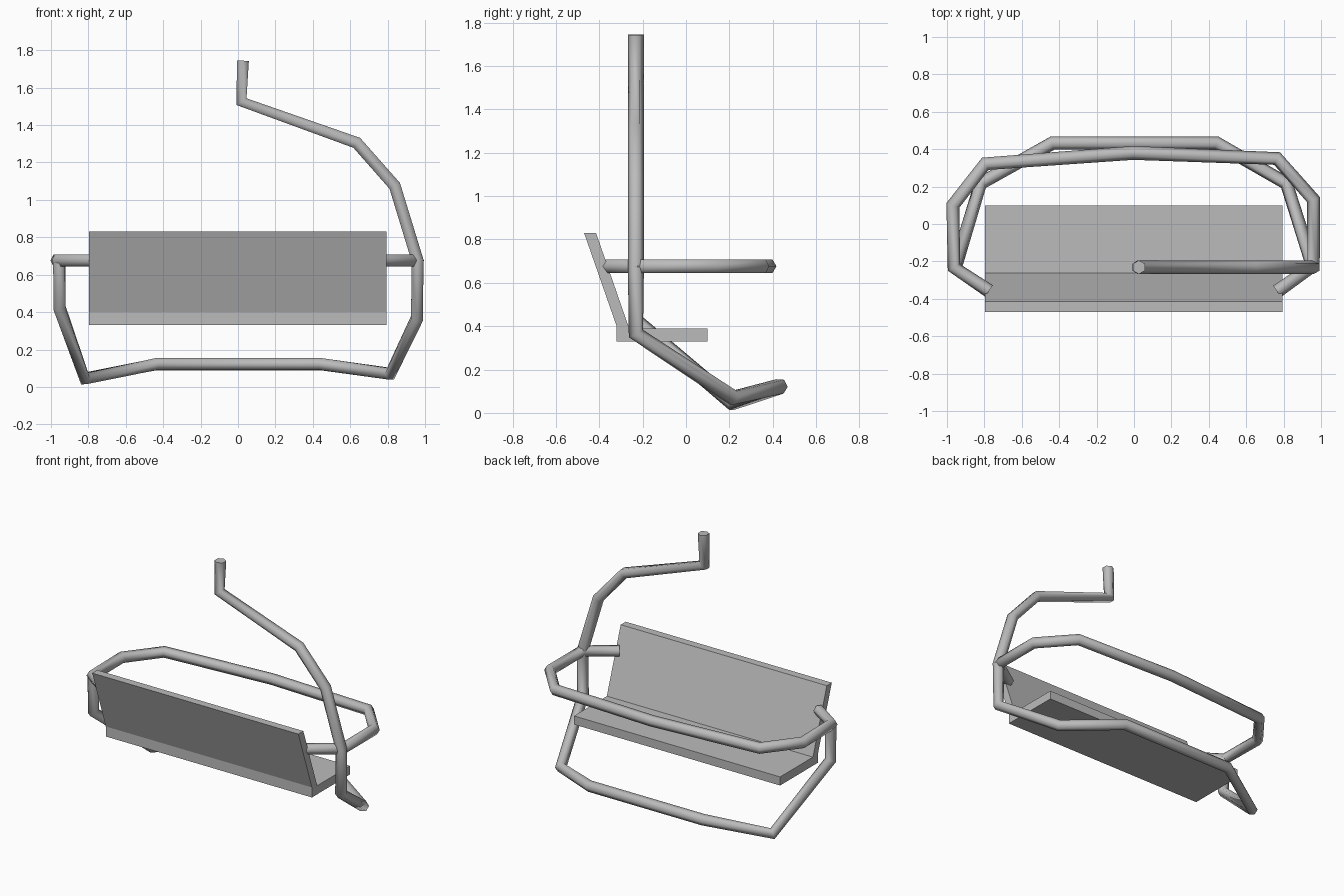
import bpy
import bmesh
from math import radians

if "Cube" in bpy.data.objects:
    bpy.data.objects.remove(bpy.data.objects["Cube"], do_unlink=True)


def make_material(name, value):
    mat = bpy.data.materials.new(name)
    mat.use_nodes = True
    color = (value, value, value, 1)
    mat.diffuse_color = color
    mat.node_tree.nodes["Principled BSDF"].inputs["Base Color"].default_value = color
    return mat


grey = make_material("light grey metal", 0.5)


def pipe(name, points, radius=0.037):
    """Six-sided pipe along straight segments, turned into a mesh."""
    curve = bpy.data.curves.new(name, "CURVE")
    curve.dimensions = "3D"
    curve.bevel_depth = radius
    curve.bevel_resolution = 1
    curve.use_fill_caps = True
    spline = curve.splines.new("POLY")
    spline.points.add(len(points) - 1)
    for target, co in zip(spline.points, points):
        target.co = (*co, 1)
    curve.materials.append(grey)
    obj = bpy.data.objects.new(name, curve)
    bpy.context.collection.objects.link(obj)
    bpy.ops.object.select_all(action="DESELECT")
    obj.select_set(True)
    bpy.context.view_layer.objects.active = obj
    bpy.ops.object.convert(target="MESH")
    bpy.ops.object.shade_smooth_by_angle(angle=radians(80))
    return obj


def extrude_profile(name, profile, x0, x1):
    """Flat-faced solid from a (y, z) outline extruded along x."""
    bm = bmesh.new()
    face = bm.faces.new([bm.verts.new((x0, y, z)) for y, z in profile])
    result = bmesh.ops.extrude_face_region(bm, geom=[face])
    moved = [g for g in result["geom"] if isinstance(g, bmesh.types.BMVert)]
    bmesh.ops.translate(bm, verts=moved, vec=(x1 - x0, 0, 0))
    bmesh.ops.recalc_face_normals(bm, faces=bm.faces)
    mesh = bpy.data.meshes.new(name)
    bm.to_mesh(mesh)
    bm.free()
    mesh.materials.append(grey)
    obj = bpy.data.objects.new(name, mesh)
    bpy.context.collection.objects.link(obj)
    return obj


# Bench: seat and leaning backrest in one L-shaped section
extrude_profile("bench", [(-0.32, 0.33), (0.10, 0.33), (0.10, 0.39), (-0.262, 0.39),
                          (-0.415, 0.83), (-0.47, 0.83), (-0.32, 0.40)], -0.797, 0.795)

# Hanger arm, running down one side into the footrest loop
side_y = -0.231
hanger = [(x, side_y, z) for x, z in [(0.026, 1.744), (0.019, 1.525), (0.635, 1.305),
                                      (0.838, 1.075), (0.96, 0.676), (0.957, 0.366)]]
footrest = [(0.815, 0.217, 0.07), (0.44, 0.433, 0.122), (-0.435, 0.433, 0.122),
            (-0.82, 0.217, 0.045), (-0.955, side_y, 0.425), (-0.955, side_y, 0.676)]
pipe("hanger_and_footrest", hanger + footrest)

# Safety bar around the front, ending behind the backrest sides
bar = [(-0.775, -0.358), (-0.963, -0.232), (-0.968, 0.10), (-0.795, 0.322), (-0.005, 0.38),
       (0.765, 0.35), (0.96, 0.13), (0.96, -0.222), (0.765, -0.36)]
pipe("safety_bar", [(x, y, 0.676) for x, y in bar])
